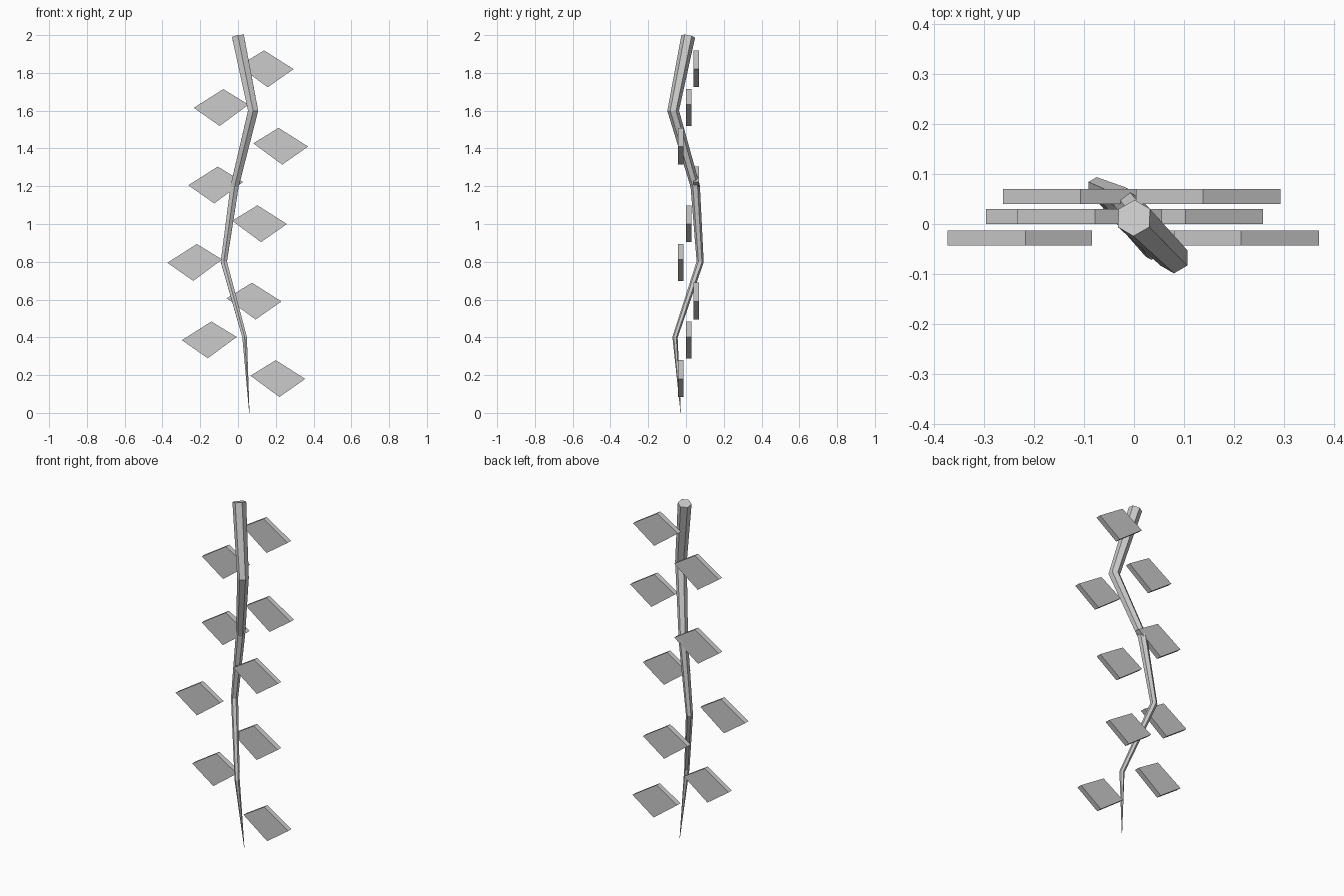
import bpy, bmesh, math
from mathutils import Vector

if "Cube" in bpy.data.objects:
    bpy.data.objects.remove(bpy.data.objects["Cube"])

grey = bpy.data.materials.new("plain_grey")
grey.diffuse_color = (0.6, 0.6, 0.6, 1)
grey.use_nodes = True
grey.node_tree.nodes["Principled BSDF"].inputs["Base Color"].default_value = grey.diffuse_color


def finish(bm, name):
    bmesh.ops.recalc_face_normals(bm, faces=bm.faces)
    mesh = bpy.data.meshes.new(name)
    bm.to_mesh(mesh)
    bm.free()
    mesh.materials.append(grey)
    obj = bpy.data.objects.new(name, mesh)
    bpy.context.collection.objects.link(obj)


# Hanging stem: six-sided tapering tube along a zigzag path (x, y, z, radius)
path = [(0, 0.012, 1.993, 0.037), (0.08, -0.068, 1.6, 0.031),
        (-0.018, 0.049, 1.2, 0.025), (-0.075, 0.075, 0.8, 0.019),
        (0.035, -0.058, 0.4, 0.014), (0.06, -0.028, 0, 0.001)]
points = [Vector(p[:3]) for p in path]
bm = bmesh.new()
rings = []
for i, p in enumerate(points):
    before = (p - points[i - 1]).normalized() if i else Vector()
    after = (points[i + 1] - p).normalized() if i < len(points) - 1 else Vector()
    tangent = (before + after).normalized()
    side = Vector((0, 1, 0)).cross(tangent).normalized()
    front = tangent.cross(side)
    ring = []
    for k in range(6):
        a = math.radians(30 + 60 * k)
        ring.append(bm.verts.new(p + path[i][3] * (math.cos(a) * side + math.sin(a) * front)))
    rings.append(ring)
for upper, lower in zip(rings, rings[1:]):
    for k in range(6):
        n = (k + 1) % 6
        bm.faces.new((upper[k], upper[n], lower[n], lower[k]))
bm.faces.new(rings[0])
bm.faces.new(rings[-1])
finish(bm, "stem")

# Leaves: thick diamonds alternating right and left, stepping through three depths
outer_tips = [0.294, -0.234, 0.371, -0.263, 0.259, -0.374, 0.23, -0.297, 0.356]
depths = [0.055, 0.015, -0.028]
diamond = [(0, 0), (-0.156, 0.099), (-0.29, 0.017), (-0.137, -0.096)]
for i, tip in enumerate(outer_tips):
    s = math.copysign(1, tip)
    z = 1.82 - 0.205 * i
    y = depths[i % 3]
    bm = bmesh.new()
    face = bm.faces.new([bm.verts.new((tip + s * dx, y - 0.015, z + dz)) for dx, dz in diamond])
    extruded = bmesh.ops.extrude_face_region(bm, geom=[face], use_keep_orig=True)
    verts = [v for v in extruded["geom"] if isinstance(v, bmesh.types.BMVert)]
    bmesh.ops.translate(bm, verts=verts, vec=(0, 0.03, 0))
    finish(bm, f"leaf_{i + 1}")
